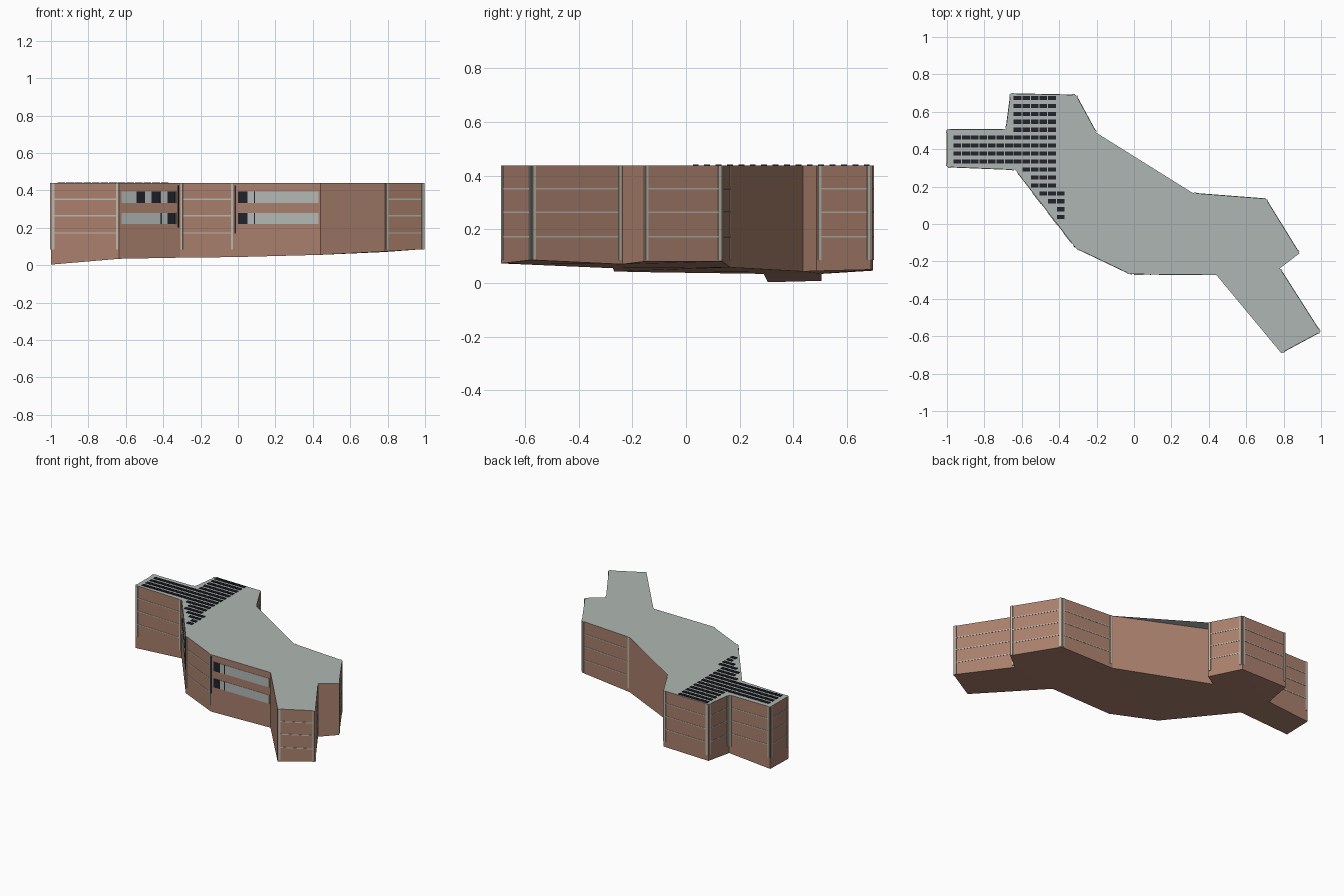
import bpy, bmesh
from mathutils import Vector

if "Cube" in bpy.data.objects:
    bpy.data.objects.remove(bpy.data.objects["Cube"])

ROOF_Z = 0.438


def material(name, rgb):
    m = bpy.data.materials.new(name)
    m.diffuse_color = (*rgb, 1)
    m.use_nodes = True
    m.node_tree.nodes["Principled BSDF"].inputs["Base Color"].default_value = m.diffuse_color
    return m


BRICK = material("brick", (0.40, 0.215, 0.152))
ROOF = material("roof_grey", (0.43, 0.47, 0.445))
TRIM = material("pale_trim", (0.50, 0.49, 0.43))
GLASS = material("pale_glazing", (0.45, 0.49, 0.47))
DARK = material("dark_panel", (0.015, 0.016, 0.025))

# Footprint corners, counter-clockwise: x, y, sloping base height
FOOT = [(-1, .305, .003), (-.635, .29, .034), (-.31, -.13, .04), (-.02, -.268, .043),
        (.44, -.272, .055), (.787, -.69, .073), (.997, -.577, .086), (.78, -.237, .07),
        (.885, -.157, .08), (.705, .135, .08), (.315, .165, .058), (-.283, .437, .043),
        (-.2, .487, .045), (-.31, .69, .05), (-.66, .697, .046), (-.685, .505, .034),
        (-1, .505, .008)]
N = len(FOOT)


def finish(bm, name, mats):
    bmesh.ops.recalc_face_normals(bm, faces=bm.faces)
    me = bpy.data.meshes.new(name)
    bm.to_mesh(me)
    bm.free()
    for m in mats:
        me.materials.append(m)
    ob = bpy.data.objects.new(name, me)
    bpy.context.collection.objects.link(ob)
    return ob


def add_box(bm, origin, along, out, s0, s1, z0, z1, d0, d1):
    """Box on a wall: s runs along it, d outwards."""
    vs = [bm.verts.new(origin + along * s + out * d + Vector((0, 0, z)))
          for z in (z0, z1) for s, d in ((s0, d0), (s1, d0), (s1, d1), (s0, d1))]
    for q in ((0, 1, 2, 3), (4, 5, 6, 7), (0, 1, 5, 4), (1, 2, 6, 5), (2, 3, 7, 6), (3, 0, 4, 7)):
        bm.faces.new([vs[i] for i in q])


def wall(i):
    a, b = (Vector((*FOOT[k % N][:2], 0)) for k in (i, i + 1))
    along = (b - a).normalized()
    return a, along, Vector((along.y, -along.x, 0)), (b - a).length


# Building shell: brick walls and base, grey roof
bm = bmesh.new()
low = [bm.verts.new(p) for p in FOOT]
top = [bm.verts.new((p[0], p[1], ROOF_Z)) for p in FOOT]
for i in range(N):
    j = (i + 1) % N
    bm.faces.new((low[i], low[j], top[j], top[i]))
roof = bm.faces.new(top)
roof.material_index = 1
base = bm.faces.new(low[::-1])
bmesh.ops.triangulate(bm, faces=[roof, base])
finish(bm, "building_shell", [BRICK, ROOF])

# Corner strips and floor lines on the banded walls
strips, lines = bmesh.new(), bmesh.new()
for i in (0, 2, 5, 6, 8, 9, 12, 13, 14, 15, 16):
    a, al, out, L = wall(i)
    for s in (0.006, L - 0.018):
        add_box(strips, a, al, out, s, s + 0.012, 0.085, ROOF_Z, -0.002, 0.004)
    for z in (0.172, 0.264, 0.352):
        add_box(lines, a, al, out, 0.018, L - 0.018, z - 0.003, z + 0.003, -0.002, 0.002)
finish(strips, "corner_strips", [TRIM])
finish(lines, "floor_lines", [TRIM])

# Ribbon windows with dark panes; positions are fractions along the wall
UPPER, LOWER = (0.332, 0.394), (0.219, 0.279)
ribbons, panes = bmesh.new(), bmesh.new()
layout = {
    1: ((0.04, 0.94), {UPPER: ((.29, .43), (.54, .68), (.80, .93)),
                       LOWER: ((.685, .70), (.80, .93))}, (0.965, 0.985, 0.2)),
    3: ((0.045, 0.98), {UPPER: ((.045, .155), (.228, .24)),
                        LOWER: ((.045, .155), (.228, .24))}, (0.0, 0.02, 0.17)),
}
for i, ((f0, f1), rows, (g0, g1, gz)) in layout.items():
    a, al, out, L = wall(i)
    for (z0, z1), spans in rows.items():
        add_box(ribbons, a, al, out, f0 * L, f1 * L, z0, z1, -0.002, 0.002)
        for p0, p1 in spans:
            add_box(panes, a, al, out, p0 * L, p1 * L, z0, z1, -0.002, 0.004)
    # Dark vertical slot beside the windows
    add_box(panes, a, al, out, g0 * L, g1 * L, gz, 0.425, -0.002, 0.003)
finish(ribbons, "ribbon_windows", [GLASS])
finish(panes, "dark_panes", [DARK])

# Rooftop panels: first and last column of each row
rows = [(7, 11)] * 5 + [(0, 11)] * 4 + [(8, 11), (9, 11), (9, 11), (10, 12), (11, 12), (12, 12), (12, 12)]
bm = bmesh.new()
X, Y = Vector((1, 0, 0)), Vector((0, 1, 0))
for r, (c0, c1) in enumerate(rows):
    y = 0.674 - 0.0425 * r
    for c in range(c0, c1 + 1):
        x = -0.965 + 0.046 * c
        add_box(bm, Vector((x, y, 0)), X, Y, 0, 0.041, ROOF_Z - 0.002, ROOF_Z + 0.004, -0.011, 0.011)
finish(bm, "roof_panels", [DARK])
